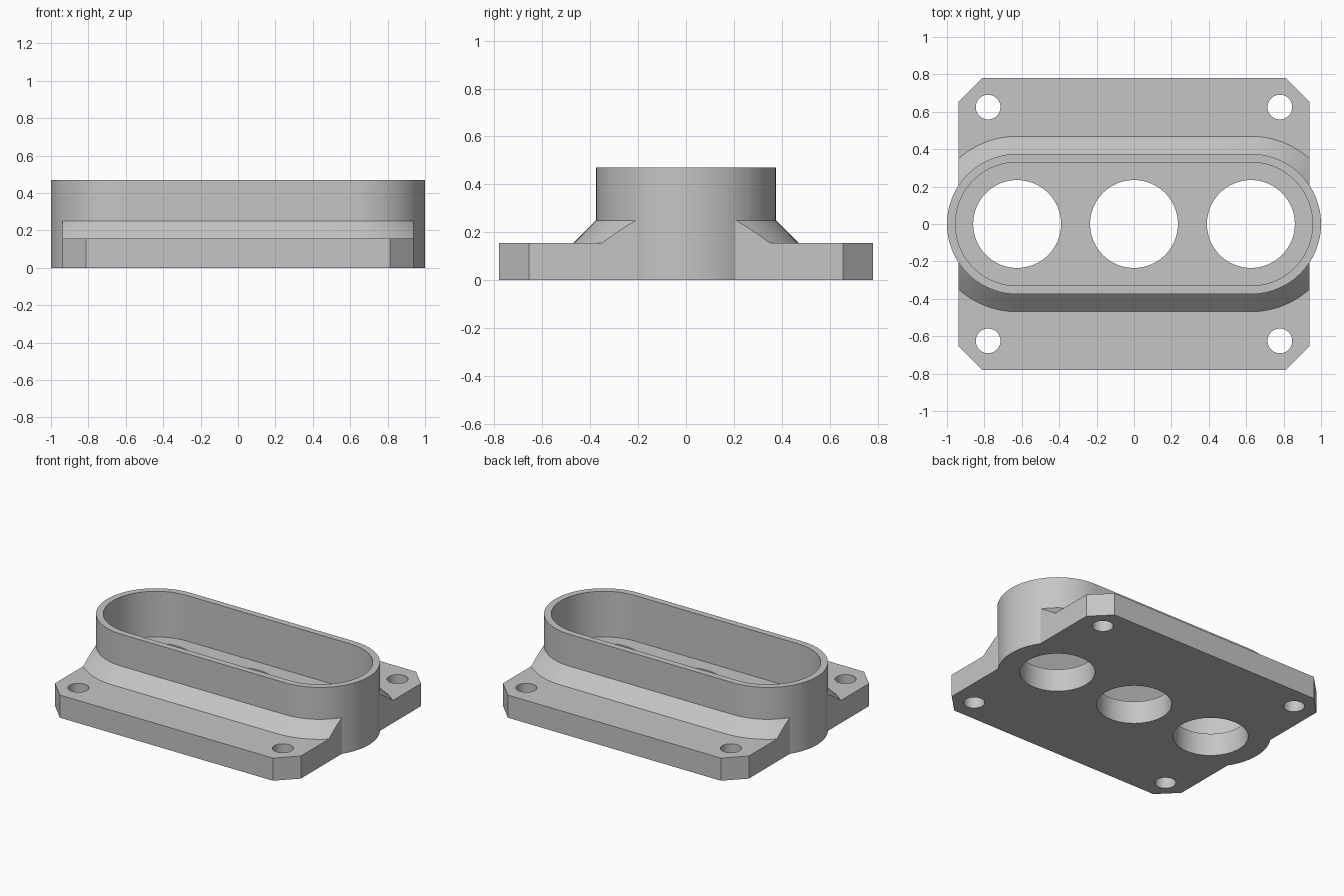
import bpy, bmesh, math

cube = bpy.data.objects.get("Cube")
if cube:
    bpy.data.objects.remove(cube, do_unlink=True)

grey = bpy.data.materials.new("light grey")
grey.use_nodes = True
grey.diffuse_color = (0.56, 0.56, 0.56, 1)
grey.node_tree.nodes["Principled BSDF"].inputs["Base Color"].default_value = grey.diffuse_color

PLATE_X, PLATE_Y, PLATE_Z = 0.9375, 0.78, 0.156
CHAMFER = 0.125
ARC_X = 0.625          # centre of each rounded end
OUTER, INNER, TOP = 0.375, 0.33, 0.47


def loft(name, rings):
    """Solid through a list of (outline, z) rings with equal point counts."""
    bm = bmesh.new()
    loops = [[bm.verts.new((x, y, z)) for x, y in pts] for pts, z in rings]
    for a, b in zip(loops, loops[1:]):
        for i in range(len(a)):
            j = (i + 1) % len(a)
            bm.faces.new((a[i], a[j], b[j], b[i]))
    bm.faces.new(loops[0][::-1])
    bm.faces.new(loops[-1])
    bmesh.ops.recalc_face_normals(bm, faces=bm.faces)
    mesh = bpy.data.meshes.new(name)
    bm.to_mesh(mesh)
    bm.free()
    mesh.materials.append(grey)
    ob = bpy.data.objects.new(name, mesh)
    bpy.context.collection.objects.link(ob)
    return ob


def arc(cx, cy, r, start, sweep, n):
    return [(cx + r * math.cos(start + sweep * i / n),
             cy + r * math.sin(start + sweep * i / n)) for i in range(n + 1)]


def stadium(r, n=48):
    return (arc(ARC_X, 0, r, -math.pi / 2, math.pi, n)
            + arc(-ARC_X, 0, r, math.pi / 2, math.pi, n))


def circle(cx, cy, r, n=64):
    return arc(cx, cy, r, 0, math.tau, n)[:-1]


def combine(target, other, operation):
    """Apply a boolean and discard the helper object."""
    mod = target.modifiers.new(operation, "BOOLEAN")
    mod.operation = operation
    mod.solver = "EXACT"
    mod.object = other
    bpy.context.view_layer.objects.active = target
    bpy.ops.object.modifier_apply(modifier=mod.name)
    bpy.data.objects.remove(other, do_unlink=True)


# Mounting plate with chamfered corners
px, py, c = PLATE_X, PLATE_Y, CHAMFER
outline = [(px - c, -py), (px, c - py), (px, py - c), (px - c, py),
           (c - px, py), (-px, py - c), (-px, c - py), (c - px, -py)]
body = loft("flange_housing", [(outline, 0), (outline, PLATE_Z)])

# Sloped skirt around the collar, trimmed to the plate's ends
skirt = loft("skirt", [(stadium(0.525), 0.1), (stadium(0.275), 0.35)])
box = [(-px, -1), (px, -1), (px, 1), (-px, 1)]
combine(skirt, loft("trim_box", [(box, -1), (box, 1)]), "INTERSECT")
combine(body, skirt, "UNION")

# Collar and its recess
combine(body, loft("collar", [(stadium(OUTER), 0), (stadium(OUTER), TOP)]), "UNION")
combine(body, loft("recess", [(stadium(INNER), PLATE_Z), (stadium(INNER), 1)]), "DIFFERENCE")

# Three large ports and four screw holes
holes = [(x, 0, 0.235) for x in (-ARC_X, 0, ARC_X)]
holes += [(x, y, 0.066) for x in (-0.78, 0.78) for y in (-0.625, 0.625)]
for x, y, r in holes:
    ring = circle(x, y, r)
    combine(body, loft("hole_cutter", [(ring, -0.5), (ring, 1)]), "DIFFERENCE")

# Smooth curved walls, keep corners crisp
bpy.ops.object.select_all(action="DESELECT")
body.select_set(True)
bpy.context.view_layer.objects.active = body
bpy.ops.object.shade_smooth_by_angle(angle=math.radians(25))
